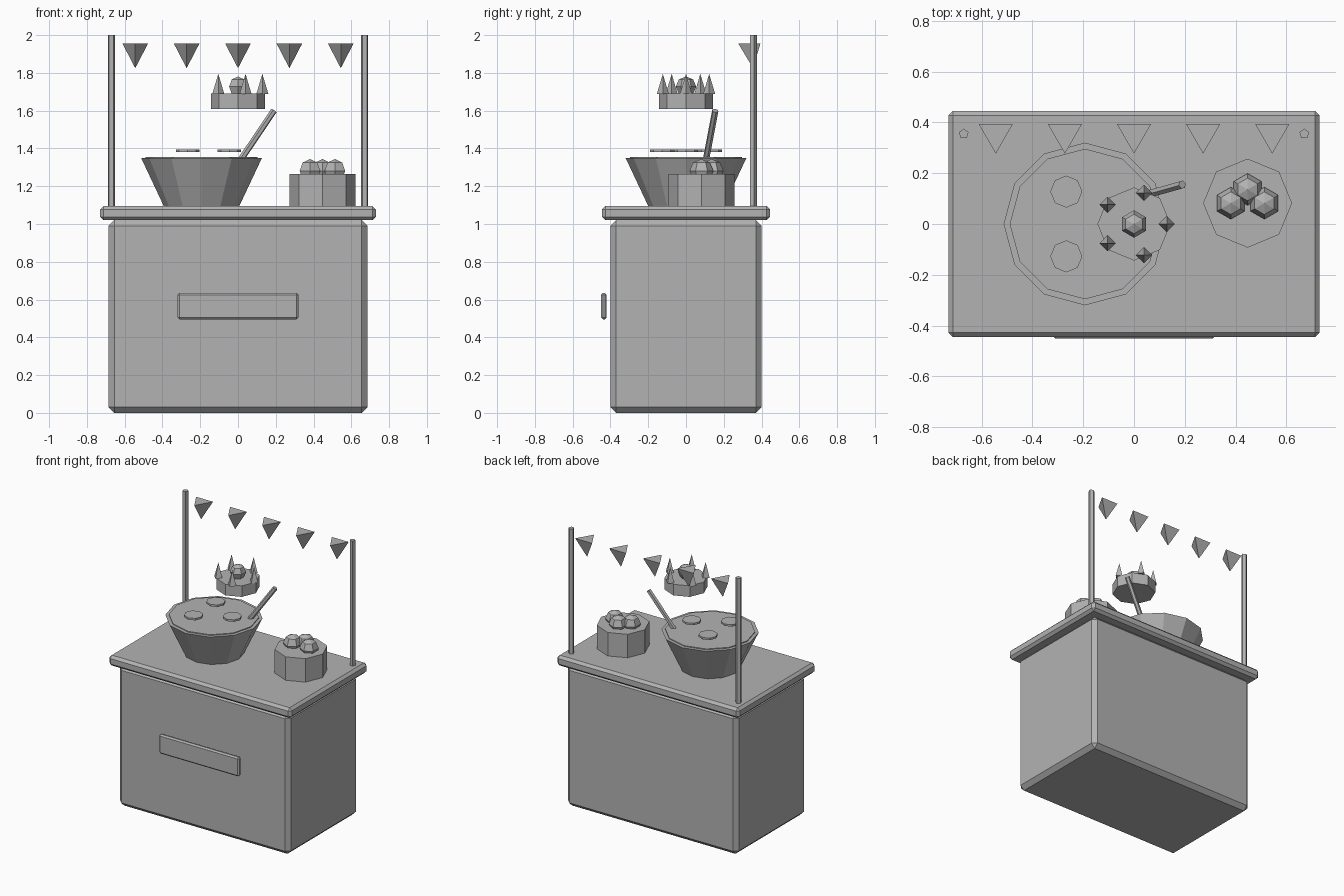
import bpy
from math import sin, cos, radians
from mathutils import Vector

default = bpy.data.objects.get("Cube")
if default:
    bpy.data.objects.remove(default, do_unlink=True)

grey = bpy.data.materials.new("plain grey")
grey.use_nodes = True
colour = (0.45, 0.45, 0.45, 1)
grey.diffuse_color = colour
grey.node_tree.nodes["Principled BSDF"].inputs["Base Color"].default_value = colour


def finish(name):
    obj = bpy.context.object
    obj.name = name
    obj.data.materials.append(grey)
    return obj


def box(name, low, high, bevel):
    low, high = Vector(low), Vector(high)
    bpy.ops.mesh.primitive_cube_add(size=1, location=(low + high) / 2)
    obj = finish(name)
    obj.scale = high - low
    bpy.ops.object.transform_apply(location=False, rotation=False, scale=True)
    mod = obj.modifiers.new("chamfer", "BEVEL")
    mod.width = bevel
    mod.segments = 1
    return obj


def frustum(name, x, y, z0, z1, r0, r1, sides, flip=False):
    """Upright prism, cone or tapered tub; flip points it downwards."""
    bpy.ops.mesh.primitive_cone_add(
        vertices=sides, radius1=r0, radius2=r1, depth=z1 - z0,
        location=(x, y, (z0 + z1) / 2),
        rotation=(radians(180) if flip else 0, 0, 0))
    return finish(name)


def berry(name, x, y, z, r):
    bpy.ops.mesh.primitive_uv_sphere_add(segments=6, ring_count=4, radius=r, location=(x, y, z))
    return finish(name)


# Stall body, counter and front sign plate
box("stall_body", (-0.685, -0.4, 0), (0.685, 0.4, 1.02), 0.03)
box("counter_top", (-0.73, -0.445, 1.02), (0.73, 0.445, 1.095), 0.018)
box("sign_plate", (-0.32, -0.45, 0.495), (0.32, -0.42, 0.635), 0.01)

# Poles and the row of pennants between them
for side, x in (("right", -0.67), ("left", 0.67)):
    frustum(side + "_pole", x, 0.355, 1.09, 2.0, 0.02, 0.02, 5)
for i in range(5):
    frustum(f"pennant_{i + 1}", (i - 2) * 0.272, 0.355, 1.825, 1.955, 0.078, 0, 3, flip=True)

# Mixing bowl with its filling and floating slices
bowl_x = -0.193
frustum("bowl", bowl_x, 0, 1.095, 1.35, 0.2, 0.32, 12)
frustum("bowl_filling", bowl_x, 0, 1.33, 1.356, 0.296, 0.296, 12)
for i in range(3):
    a = radians(120 * i)
    frustum(f"slice_{i + 1}", bowl_x + 0.147 * cos(a), 0.147 * sin(a),
            1.38, 1.394, 0.063, 0.063, 8)

# Stirring spoon leaning out of the bowl
tip, end = Vector((-0.06, 0.085, 1.23)), Vector((0.19, 0.155, 1.6))
lean = end - tip
bpy.ops.mesh.primitive_cylinder_add(
    vertices=6, radius=0.017, depth=lean.length, location=(tip + end) / 2,
    rotation=lean.to_track_quat("Z", "Y").to_euler())
finish("spoon_handle")

# Side cake topped with three berries
cake_x, cake_y = 0.447, 0.082
frustum("side_cake", cake_x, cake_y, 1.095, 1.265, 0.175, 0.175, 8)
for i, (dx, dy) in enumerate(((-0.066, 0), (0.066, 0), (0, 0.054))):
    berry(f"cake_berry_{i + 1}", cake_x + dx, cake_y + dy, 1.281, 0.063)

# Floating cake with a ring of spikes and a central berry
frustum("floating_cake", 0, 0, 1.61, 1.69, 0.144, 0.144, 8)
for i in range(5):
    a = radians(72 * i)
    frustum(f"spike_{i + 1}", 0.129 * cos(a), 0.129 * sin(a), 1.688, 1.795, 0.032, 0, 4)
berry("floating_berry", 0, 0, 1.727, 0.054)
